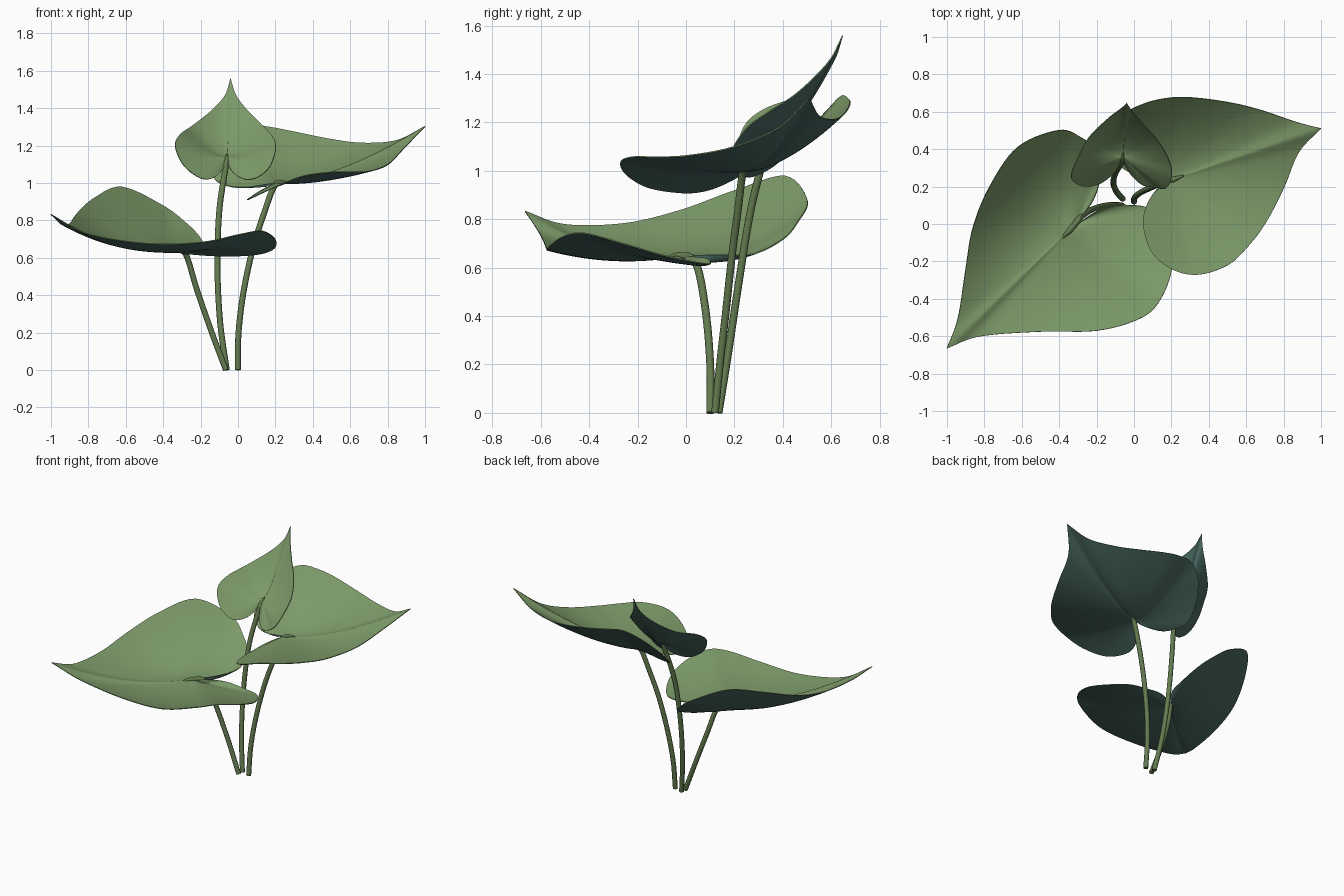
import bpy
import bmesh
from mathutils import Vector

if "Cube" in bpy.data.objects:
    bpy.data.objects.remove(bpy.data.objects["Cube"], do_unlink=True)


def make_material(name, rgb):
    mat = bpy.data.materials.new(name)
    mat.use_nodes = True
    color = (*rgb, 1)
    mat.diffuse_color = color
    mat.node_tree.nodes["Principled BSDF"].inputs["Base Color"].default_value = color
    return mat


leaf_green = make_material("leaf green", (.2, .32, .14))
underside_teal = make_material("underside teal", (.07, .145, .125))
stem_green = make_material("stem green", (.125, .2, .08))


def smooth_path(points, steps=7):
    """Catmull-Rom samples through the points, ends included."""
    pts = [Vector(p) for p in points]
    pts = [pts[0] * 2 - pts[1]] + pts + [pts[-1] * 2 - pts[-2]]
    path = []
    for a, b, c, d in zip(pts, pts[1:], pts[2:], pts[3:]):
        for i in range(steps):
            t = i / steps
            path.append(b + (c - a) * (t / 2)
                        + (a * 2 - b * 5 + c * 4 - d) * (t * t / 2)
                        + (b * 3 - a - c * 3 + d) * (t ** 3 / 2))
    return path + [pts[-2]]


def finish(obj):
    """Bake the object's modifiers or curve to a mesh and shade it."""
    bpy.ops.object.select_all(action='DESELECT')
    obj.select_set(True)
    bpy.context.view_layer.objects.active = obj
    bpy.ops.object.convert(target='MESH')
    bpy.ops.object.shade_smooth_by_angle(angle=.8)


def make_leaf(name, notch, tip, left_edge, right_edge, cup, dip, rings=14):
    """Heart-shaped blade fanned out from the notch to its rim."""
    rim = smooth_path([notch] + left_edge + [tip])
    rim += smooth_path([tip] + right_edge + [notch])[1:]
    rim = rim[1:-1]
    center = Vector(notch)
    bm = bmesh.new()
    hub = bm.verts.new(center)
    rows = []
    for ring in range(1, rings + 1):
        r = ring / rings
        row = []
        for p in rim:
            v = center.lerp(p, r)
            v.z = center.z + (p.z - center.z) * r ** cup - dip * 4 * r * (1 - r)
            row.append(bm.verts.new(v))
        rows.append(row)
    for i in range(len(rim) - 1):
        bm.faces.new((hub, rows[0][i], rows[0][i + 1]))
        for a, b in zip(rows, rows[1:]):
            bm.faces.new((a[i], b[i], b[i + 1], a[i + 1]))
    # upper side faces up
    bm.normal_update()
    if sum(f.normal.z * f.calc_area() for f in bm.faces) < 0:
        bmesh.ops.reverse_faces(bm, faces=bm.faces)
    mesh = bpy.data.meshes.new(name)
    bm.to_mesh(mesh)
    bm.free()
    mesh.materials.append(leaf_green)
    mesh.materials.append(underside_teal)
    obj = bpy.data.objects.new(name, mesh)
    bpy.context.collection.objects.link(obj)
    shell = obj.modifiers.new("thickness", 'SOLIDIFY')
    shell.thickness = .005
    shell.offset = -1
    shell.material_offset = 1
    finish(obj)


def make_stem(name, points):
    """Round stalk, tapering where it runs into the blade."""
    curve = bpy.data.curves.new(name, 'CURVE')
    curve.dimensions = '3D'
    curve.bevel_depth = .016
    curve.bevel_resolution = 3
    curve.use_fill_caps = True
    path = smooth_path(points)
    spline = curve.splines.new('POLY')
    spline.points.add(len(path) - 1)
    for i, (point, co) in enumerate(zip(spline.points, path)):
        point.co = (*co, 1)
        point.radius = min(1, .2 + (len(path) - 1 - i) / 8)
    curve.materials.append(stem_green)
    obj = bpy.data.objects.new(name, curve)
    bpy.context.collection.objects.link(obj)
    finish(obj)


# low leaf, reaching to the front right
make_leaf(
    "low_leaf", (-.34, -.03, .65), (-1, -.665, .835),
    [(-.22, .13, .655), (-.18, .28, .66), (-.21, .4, .72), (-.28, .46, .79),
     (-.4, .5, .88), (-.62, .41, .98), (-.77, .2, .92), (-.86, -.02, .84),
     (-.9, -.25, .785), (-.94, -.5, .78)],
    [(-.82, -.6, .735), (-.5, -.575, .68), (-.2, -.57, .685), (.02, -.51, .73),
     (.13, -.42, .745), (.2, -.25, .7), (.19, -.08, .65), (.1, .07, .62),
     (-.02, .1, .62), (-.17, .08, .64)],
    cup=1.8, dip=.025)

# wide leaf, reaching to the left
make_leaf(
    "wide_leaf", (.2, .235, 1), (1, .51, 1.305),
    [(.05, .25, .98), (-.05, .29, .985), (-.13, .37, 1.03), (-.13, .47, 1.13),
     (-.06, .58, 1.25), (.05, .64, 1.31), (.17, .67, 1.3), (.3, .675, 1.275),
     (.5, .65, 1.235), (.67, .61, 1.215), (.85, .55, 1.23)],
    [(.88, .38, 1.18), (.8, .19, 1.1), (.7, 0, 1.065), (.6, -.13, 1.06),
     (.5, -.22, 1.06), (.35, -.27, 1.04), (.22, -.25, .99), (.1, -.16, .935),
     (.05, -.02, .912), (.06, .08, .92), (.11, .17, .955)],
    cup=1.5, dip=.01)

# small upright leaf
make_leaf(
    "small_leaf", (-.06, .36, 1.14), (-.04, .645, 1.56),
    [(-.1, .28, 1.05), (-.17, .22, 1.02), (-.24, .2, 1.05), (-.3, .21, 1.11),
     (-.335, .25, 1.2), (-.31, .33, 1.26), (-.24, .46, 1.31),
     (-.14, .56, 1.39), (-.07, .615, 1.47)],
    [(-.01, .6, 1.47), (.05, .53, 1.39), (.13, .44, 1.31), (.19, .33, 1.24),
     (.2, .25, 1.18), (.17, .19, 1.09), (.11, .195, 1.035), (.04, .21, 1.02),
     (-.03, .28, 1.06)],
    cup=1.4, dip=.01)

# stems
make_stem("low_stem", [(-.065, .1, 0), (-.14, .1, .2), (-.22, .08, .43),
                       (-.28, .04, .62), (-.34, -.03, .648), (-.4, -.09, .635)])
make_stem("wide_stem", [(0, .12, 0), (.003, .14, .2), (.03, .165, .42),
                        (.08, .19, .65), (.14, .215, .84), (.2, .235, .99),
                        (.27, .26, 1.005)])
make_stem("small_stem", [(-.06, .135, 0), (-.095, .175, .25), (-.11, .22, .55),
                         (-.1, .27, .85), (-.065, .335, 1.09),
                         (-.058, .38, 1.155)])
